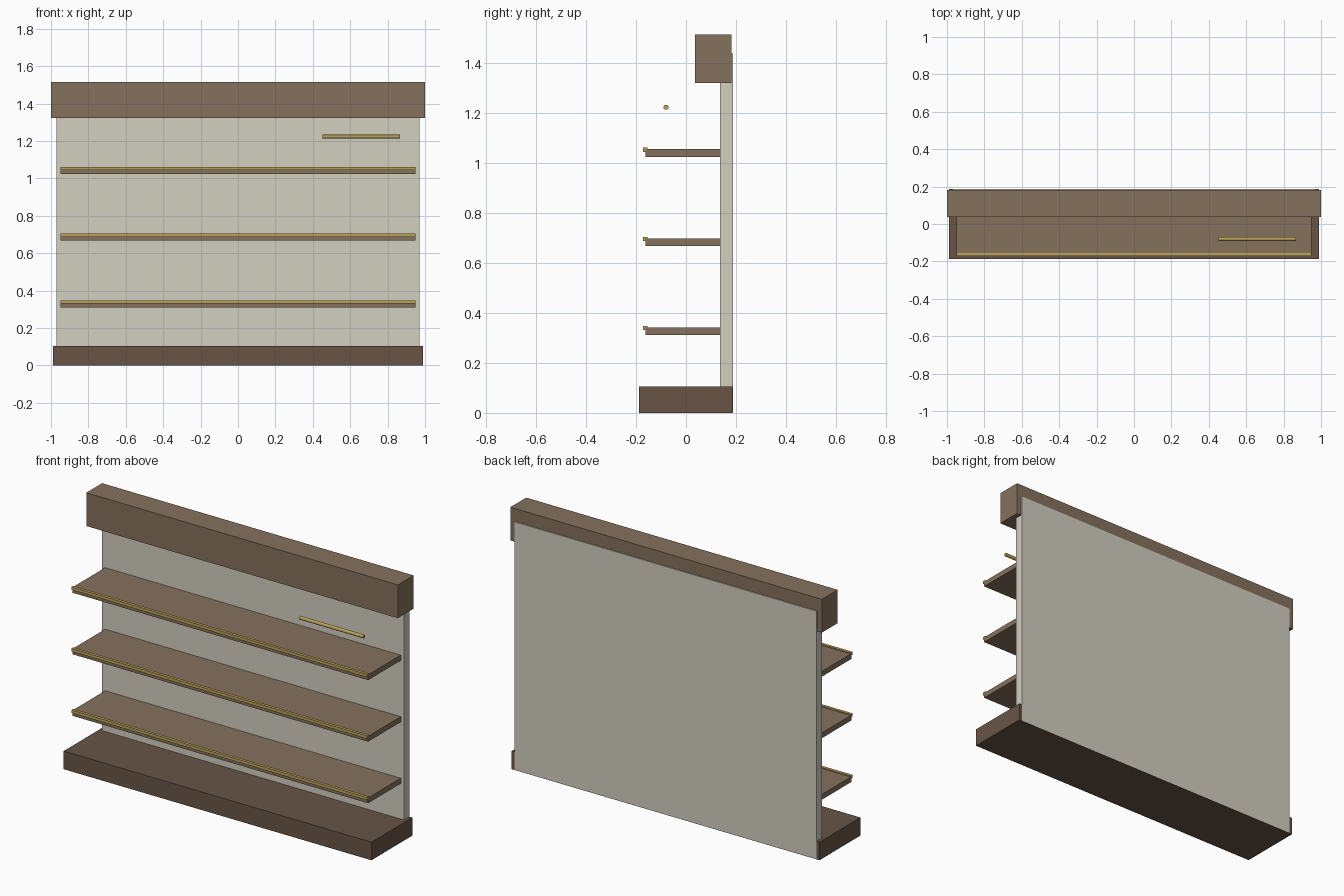
import bpy
from math import pi

if "Cube" in bpy.data.objects:
    bpy.data.objects.remove(bpy.data.objects["Cube"])


def material(name, color):
    m = bpy.data.materials.new(name)
    m.diffuse_color = (*color, 1)
    m.use_nodes = True
    m.node_tree.nodes["Principled BSDF"].inputs["Base Color"].default_value = m.diffuse_color
    return m


WOOD = material("wood", (0.235, 0.165, 0.11))
DARK = material("dark_wood", (0.14, 0.09, 0.062))
PANEL = material("pale_panel", (0.65, 0.62, 0.53))
BRASS = material("brass", (0.50, 0.36, 0.10))


def box(name, x, y, z, mat):
    """Box from (min, max) ranges on each axis."""
    ranges = (x, y, z)
    bpy.ops.mesh.primitive_cube_add(size=1, location=[(a + b) / 2 for a, b in ranges])
    ob = bpy.context.object
    ob.name = name
    ob.scale = [b - a for a, b in ranges]
    bpy.ops.object.transform_apply(location=False, rotation=False, scale=True)
    ob.data.materials.append(mat)
    return ob


# Plinth, back panel and header
box("base", (-0.988, 0.988), (-0.1875, 0.187), (0, 0.105), DARK)
box("back_panel", (-0.97, 0.97), (0.137, 0.1875), (0.001, 1.44), PANEL)
box("header", (-1, 1), (0.037, 0.182), (1.322, 1.515), WOOD)

# Shelves with brass front edging
for i, top in enumerate((0.342, 0.699, 1.056), 1):
    box(f"shelf_{i}", (-0.949, 0.949), (-0.163, 0.137), (top - 0.031, top), WOOD)
    box(f"shelf_edge_{i}", (-0.949, 0.949), (-0.172, -0.155),
        (top - 0.011, top + 0.006), BRASS)

# Hanging rail
bpy.ops.mesh.primitive_cylinder_add(vertices=16, radius=0.01, depth=0.412,
                                    location=(0.659, -0.08, 1.224),
                                    rotation=(0, pi / 2, 0))
rail = bpy.context.object
rail.name = "hanging_rail"
rail.data.materials.append(BRASS)
bpy.ops.object.shade_smooth_by_angle()
